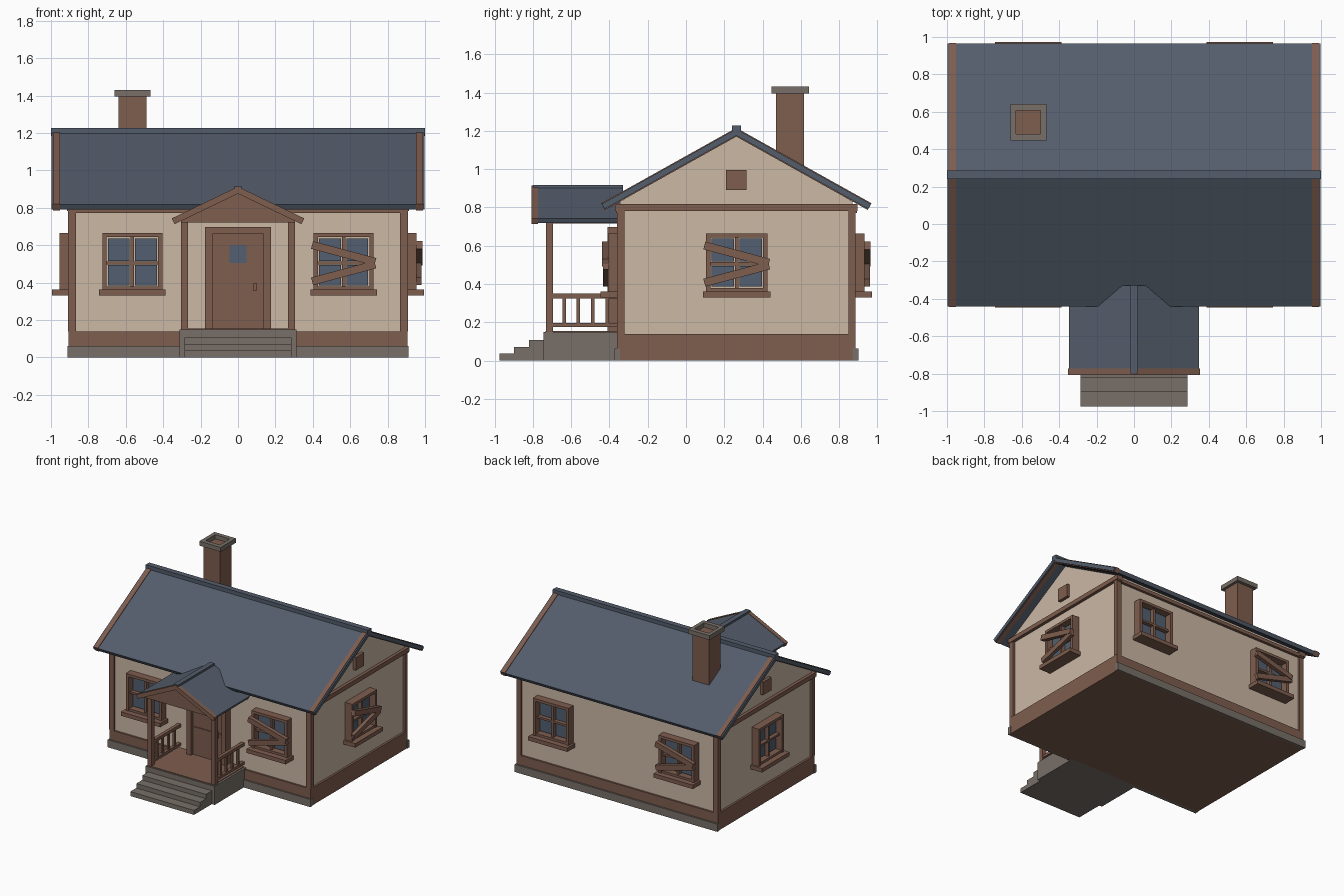
import bpy
import bmesh
from math import radians, hypot
from mathutils import Matrix

if "Cube" in bpy.data.objects:
    bpy.data.objects.remove(bpy.data.objects["Cube"])


def material(name, rgb):
    lin = [((c / 255 + 0.055) / 1.055) ** 2.4 for c in rgb]
    m = bpy.data.materials.new(name)
    m.use_nodes = True
    m.diffuse_color = (*lin, 1)
    m.node_tree.nodes["Principled BSDF"].inputs["Base Color"].default_value = (*lin, 1)
    return m


PLASTER = material("tan plaster", (203, 184, 165))
WOOD = material("brown wood", (126, 93, 78))
STONE = material("grey stone", (120, 112, 104))
SLATE = material("blue slate", (84, 93, 107))
GLASS = material("window glass", (82, 95, 112))


def finish(name, bm, mat, matrix=None):
    bmesh.ops.recalc_face_normals(bm, faces=bm.faces)
    mesh = bpy.data.meshes.new(name)
    bm.to_mesh(mesh)
    bm.free()
    mesh.materials.append(mat)
    obj = bpy.data.objects.new(name, mesh)
    bpy.context.collection.objects.link(obj)
    if matrix:
        obj.matrix_world = matrix
    return obj


def box(name, x, y, z, mat, matrix=None):
    """Box from (min, max) pairs on each axis."""
    bm = bmesh.new()
    size = [b - a for a, b in (x, y, z)]
    mid = [(a + b) / 2 for a, b in (x, y, z)]
    bmesh.ops.create_cube(bm, size=1, matrix=Matrix.Translation(mid) @ Matrix.Diagonal((*size, 1)))
    return finish(name, bm, mat, matrix)


def prism(name, profile, axis, lo, hi, mat):
    """Profile of (across, z) points pushed along the x or y axis."""
    bm = bmesh.new()

    def place(p, t):
        return (t, p[0], p[1]) if axis == "x" else (p[0], t, p[1])

    face = bm.faces.new([bm.verts.new(place(p, lo)) for p in profile])
    new = bmesh.ops.extrude_face_region(bm, geom=[face])["geom"]
    shift = (hi - lo, 0, 0) if axis == "x" else (0, hi - lo, 0)
    bmesh.ops.translate(bm, verts=[v for v in new if isinstance(v, bmesh.types.BMVert)], vec=shift)
    return finish(name, bm, mat)


def chevron(mid, apex, half, eave, thick, lift=0):
    """Gabled slab section with square-cut eaves."""
    length = hypot(half, apex - eave)
    c, s = half / length, (apex - eave) / length
    apex, eave = apex + lift / c, eave + lift / c
    thick += 2 * lift
    ix, iz = half - s * thick, eave - c * thick
    return [(mid - half, eave), (mid, apex), (mid + half, eave),
            (mid + ix, iz), (mid, apex - thick / c), (mid - ix, iz)]


# House body: walls with gables, timber base, stone strips
MID = 0.263
FRONT, BACK = -0.36, 0.886
prism("walls", [(-0.345, 0.05), (0.871, 0.05), (0.871, 0.83), (MID, 1.175), (-0.345, 0.83)],
      "x", -0.89, 0.89, PLASTER)
box("timber_base", (-0.907, 0.907), (FRONT, BACK), (0, 0.14), WOOD)
box("front_plinth", (-0.912, 0.912), (-0.373, -0.345), (0, 0.062), STONE)
box("back_plinth", (-0.912, 0.912), (0.871, 0.9), (0, 0.062), STONE)

# Trim
for side, sx in (("right", -1), ("left", 1)):
    xs = sorted((sx * 0.865, sx * 0.908))
    box(f"{side}_front_corner_post", xs, (FRONT, -0.322), (0.14, 0.79), WOOD)
    box(f"{side}_back_corner_post", xs, (0.848, BACK), (0.14, 0.79), WOOD)
    box(f"{side}_gable_trim", sorted((sx * 0.86, sx * 0.915)), (-0.37, 0.897), (0.782, 0.818), WOOD)
    box(f"{side}_gable_vent", sorted((sx * 0.88, sx * 0.915)), (0.21, 0.315), (0.89, 0.995), WOOD)
box("front_eave_trim", (-0.908, 0.908), (-0.366, -0.34), (0.772, 0.8), WOOD)
box("back_eave_trim", (-0.908, 0.908), (0.866, 0.893), (0.772, 0.8), WOOD)

# Main roof
prism("main_roof", chevron(MID, 1.21, 0.703, 0.818, 0.03), "x", -0.998, 0.998, SLATE)
for side, sx in (("right", -1), ("left", 1)):
    lo, hi = sorted((sx * 0.952, sx * 0.988))
    prism(f"{side}_rake_board", chevron(MID, 1.21, 0.706, 0.816, 0.03, 0.005), "x", lo, hi, WOOD)
box("main_ridge_cap", (-1, 1), (0.24, 0.286), (1.185, 1.228), SLATE)

# Chimney with an open cap
box("chimney_shaft", (-0.64, -0.49), (0.47, 0.617), (0.85, 1.397), WOOD)
for i, (x, y) in enumerate([((-0.661, -0.63), (0.447, 0.642)), ((-0.5, -0.469), (0.447, 0.642)),
                            ((-0.63, -0.5), (0.447, 0.482)), ((-0.63, -0.5), (0.607, 0.642))]):
    box(f"chimney_cap_{i + 1}", x, y, (1.395, 1.431), STONE)


# Windows: built facing -y around the origin, then turned to each wall
def window(name, x, y, turn, boarded):
    m = Matrix.Translation((x, y, 0)) @ Matrix.Rotation(radians(turn), 4, "Z")
    for sx in (-1, 1):
        tag = "a" if sx < 0 else "b"
        box(f"{name}_jamb_{tag}", sorted((sx * 0.137, sx * 0.16)), (-0.047, 0.02), (0.36, 0.665), WOOD, m)
        for z in ((0.386, 0.495), (0.517, 0.637)):
            box(f"{name}_pane", sorted((sx * 0.014, sx * 0.131)), (0.003, 0.012), z, GLASS, m)
    box(f"{name}_head", (-0.16, 0.16), (-0.047, 0.02), (0.643, 0.665), WOOD, m)
    box(f"{name}_bottom_rail", (-0.137, 0.137), (-0.04, 0.02), (0.36, 0.38), WOOD, m)
    box(f"{name}_upright_bar", (-0.009, 0.009), (-0.025, 0.02), (0.38, 0.643), WOOD, m)
    box(f"{name}_cross_bar", (-0.137, 0.137), (-0.025, 0.02), (0.498, 0.514), WOOD, m)
    box(f"{name}_sill", (-0.177, 0.177), (-0.086, 0.02), (0.33, 0.362), WOOD, m)
    if boarded:
        for tag, z, tilt, out in (("upper", 0.556, 15, -0.079), ("lower", 0.452, -15, -0.074)):
            turned = m @ Matrix.Translation((0, 0, z)) @ Matrix.Rotation(radians(tilt), 4, "Y")
            box(f"{name}_{tag}_board", (-0.175, 0.175), (out, -0.045), (-0.021, 0.021), WOOD, turned)


window("front_right_window", -0.565, FRONT, 0, False)
window("front_left_window", 0.565, FRONT, 0, True)
window("left_side_window", 0.908, 0.265, 90, True)
window("right_side_window", -0.908, 0.265, -90, False)
window("back_left_window", 0.565, BACK, 180, False)
window("back_right_window", -0.565, BACK, 180, True)

# Door
for sx in (-1, 1):
    box("door_jamb", sorted((sx * 0.137, sx * 0.176)), (-0.41, -0.34), (0.15, 0.698), WOOD)
box("door_head", (-0.137, 0.137), (-0.41, -0.34), (0.66, 0.698), WOOD)
box("door", (-0.137, 0.137), (-0.385, -0.34), (0.15, 0.66), WOOD)
box("door_window", (-0.046, 0.046), (-0.391, -0.384), (0.505, 0.6), GLASS)
box("door_rail", (-0.122, 0.13), (-0.393, -0.38), (0.36, 0.386), WOOD)
box("door_latch", (0.082, 0.1), (-0.41, -0.38), (0.354, 0.398), WOOD)

# Porch base and steps
box("porch_base", (-0.312, 0.312), (-0.745, -0.345), (0, 0.15), STONE)
box("porch_floor", (-0.295, 0.295), (-0.735, -0.345), (0.148, 0.155), WOOD)
for i in range(3):
    box(f"step_{i + 1}", (-0.287, 0.287), (-0.975 + i * 0.077, -0.74), (0, 0.036 * (i + 1)), STONE)

# Porch posts and railings
for side, sx in (("right", -1), ("left", 1)):
    box(f"{side}_porch_post", sorted((sx * 0.267, sx * 0.305)), (-0.731, -0.695), (0.15, 0.74), WOOD)
    box(f"{side}_porch_beam", sorted((sx * 0.267, sx * 0.305)), (-0.73, -0.345), (0.716, 0.742), WOOD)
    rail = sorted((sx * 0.272, sx * 0.3))
    box(f"{side}_top_rail", rail, (-0.7, -0.345), (0.325, 0.35), WOOD)
    box(f"{side}_bottom_rail", rail, (-0.7, -0.345), (0.175, 0.196), WOOD)
    for i in range(4):
        y = -0.637 + i * 0.075
        box(f"{side}_baluster_{i + 1}", sorted((sx * 0.278, sx * 0.294)), (y - 0.009, y + 0.009),
            (0.19, 0.33), WOOD)

# Porch roof
prism("porch_roof", chevron(0, 0.91, 0.348, 0.743, 0.026), "y", -0.785, -0.33, SLATE)
prism("porch_rake_board", chevron(0, 0.91, 0.354, 0.74, 0.028, 0.003), "y", -0.807, -0.772, WOOD)
prism("porch_gable", [(-0.305, 0.722), (0.305, 0.722), (0.305, 0.735), (0, 0.885), (-0.305, 0.735)],
      "y", -0.775, -0.695, WOOD)
box("porch_ridge_cap", (-0.02, 0.02), (-0.8, -0.33), (0.89, 0.917), SLATE)
